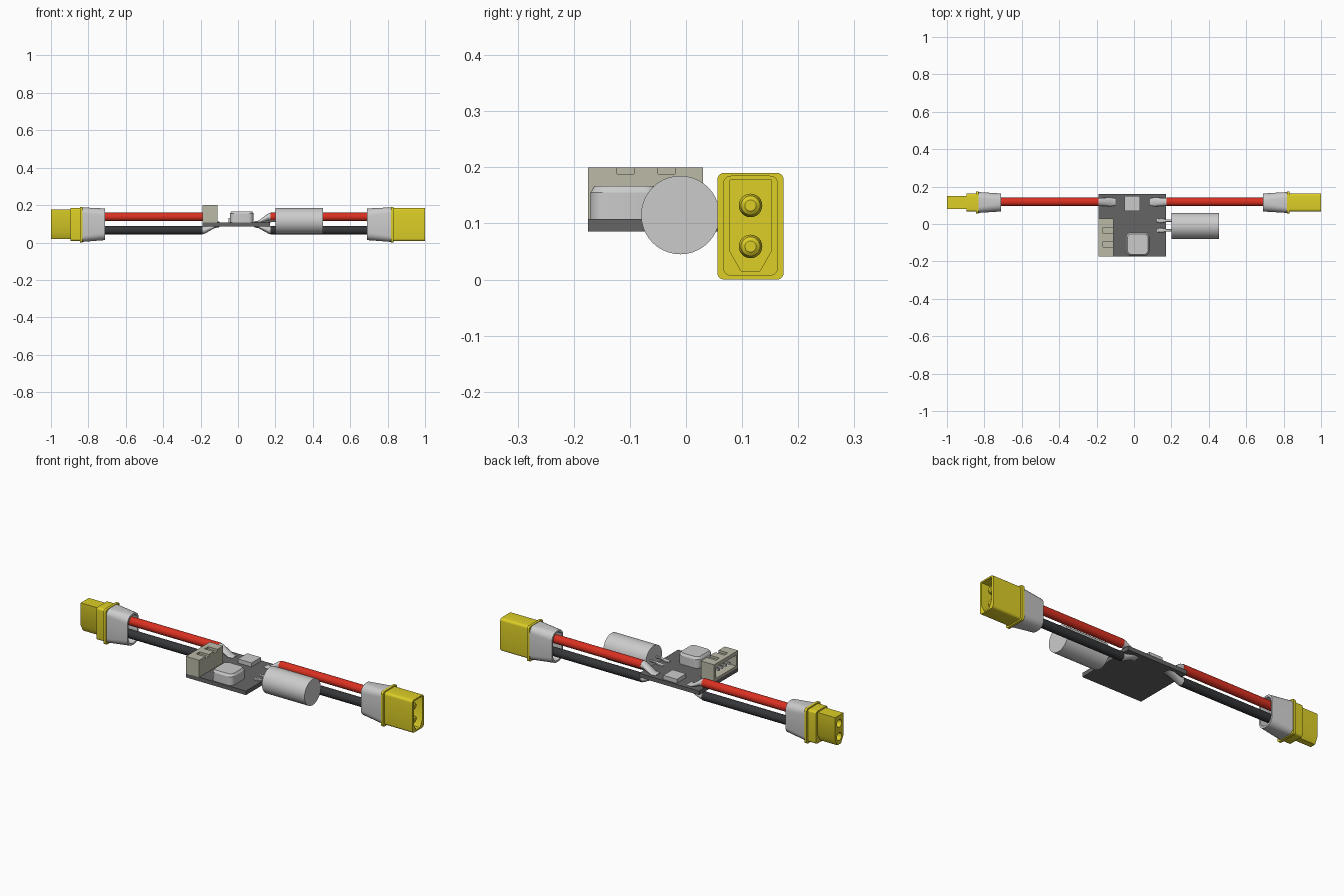
import bpy, bmesh
from math import sin, cos, pi, radians
from mathutils import Vector

if "Cube" in bpy.data.objects:
    bpy.data.objects.remove(bpy.data.objects["Cube"])

YC = 0.115                     # centre line of cable run
WIRE_Z = {"red": 0.137, "black": 0.066}


def material(name, r, g, b):
    m = bpy.data.materials.new(name)
    m.diffuse_color = (r, g, b, 1)
    m.use_nodes = True
    m.node_tree.nodes["Principled BSDF"].inputs["Base Color"].default_value = m.diffuse_color
    return m


YELLOW = material("yellow_plastic", 0.72, 0.62, 0.02)
RED = material("red_insulation", 0.7, 0.03, 0.015)
BLACK = material("black_insulation", 0.035, 0.037, 0.04)
BOARD = material("board_dark", 0.13, 0.13, 0.13)
IVORY = material("ivory_plastic", 0.5, 0.49, 0.39)


def smooth(ob):
    for p in ob.data.polygons:
        p.use_smooth = True
    ob.data.set_sharp_from_angle(angle=radians(32))


def finish(name, bm, mat=None):
    bmesh.ops.recalc_face_normals(bm, faces=bm.faces)
    me = bpy.data.meshes.new(name)
    bm.to_mesh(me)
    bm.free()
    ob = bpy.data.objects.new(name, me)
    bpy.context.collection.objects.link(ob)
    if mat:
        me.materials.append(mat)
    smooth(ob)
    return ob


def loft(name, rings, mat=None):
    """Skin a list of equal-length point rings and cap both ends."""
    bm = bmesh.new()
    vs = [[bm.verts.new(p) for p in r] for r in rings]
    n = len(rings[0])
    for a, b in zip(vs, vs[1:]):
        for i in range(n):
            j = (i + 1) % n
            bm.faces.new((a[i], a[j], b[j], b[i]))
    bm.faces.new(vs[0][::-1])
    bm.faces.new(vs[-1])
    return finish(name, bm, mat)


def oval(x, y, z, ry, rz, n=24):
    return [(x, y + ry * cos(2 * pi * i / n), z + rz * sin(2 * pi * i / n)) for i in range(n)]


def rrect(x, hy, z0, z1, r, n=5):
    """Rounded rectangle across the cable run."""
    pts = []
    for k, (sy, zc) in enumerate([(1, z1 - r), (-1, z1 - r), (-1, z0 + r), (1, z0 + r)]):
        for i in range(n + 1):
            a = (k + i / n) * pi / 2
            pts.append((x, YC + sy * (hy - r) + r * cos(a), zc + r * sin(a)))
    return pts


def keyed(x, hy, z0, z1):
    """Plug outline with two chamfered lower corners."""
    return [(x, YC + y, z) for y, z in [(hy, z1), (-hy, z1), (-hy, z0 + 0.036),
                                        (-hy * 0.45, z0), (hy * 0.45, z0), (hy, z0 + 0.036)]]


def box(name, lo, hi, mat=None, bevel=0, upright_only=False):
    bm = bmesh.new()
    bmesh.ops.create_cube(bm, size=1)
    lo, hi = Vector(lo), Vector(hi)
    for v in bm.verts:
        v.co = Vector([(lo[i] + hi[i]) / 2 + v.co[i] * (hi[i] - lo[i]) for i in range(3)])
    if bevel:
        es = [e for e in bm.edges if not upright_only
              or abs(e.verts[0].co.z - e.verts[1].co.z) > 1e-4]
        bmesh.ops.bevel(bm, geom=es, offset=bevel, segments=4, profile=0.5, affect='EDGES')
    return finish(name, bm, mat)


def cut(ob, *cutters):
    for c in cutters:
        c.hide_render = True
        m = ob.modifiers.new("cut", 'BOOLEAN')
        m.operation, m.solver, m.object = 'DIFFERENCE', 'EXACT', c
        bpy.context.view_layer.objects.active = ob
        bpy.ops.object.modifier_apply(modifier=m.name)
        bpy.data.objects.remove(c)
    smooth(ob)


def tube(name, x0, x1, y, z, r, mat=None, n=24):
    return loft(name, [oval(x0, y, z, r, r, n), oval(x1, y, z, r, r, n)], mat)


# Circuit board and the chips on it
box("circuit_board", (-0.19, -0.175, 0.086), (0.17, 0.16, 0.108), BOARD)
box("flat_chip", (-0.05, 0.07, 0.108), (0.032, 0.15, 0.13))
coil = [rrect(z, 0.0625 * s, -0.0625 * s, 0.0625 * s, 0.026 * s)
        for z, s in [(0.108, 1), (0.155, 1), (0.167, 0.88)]]
loft("coil_block", [[(0.02 + (y - YC), -0.108 + w, z) for z, y, w in r] for r in coil])

# Side-entry pin socket, open towards -x
socket = box("pin_socket", (-0.19, -0.175, 0.106), (-0.11, 0.03, 0.2), IVORY)
cut(socket, box("cavity", (-0.25, -0.16, 0.121), (-0.13, 0.015, 0.18)),
    *[box("notch", (-0.165, y, 0.188), (-0.05, y + 0.03, 0.25)) for y in (-0.123, -0.05)])
for i in range(4):
    y = -0.118 + i * 0.03
    box(f"socket_pin_{i}", (-0.18, y - 0.005, 0.144), (-0.125, y + 0.005, 0.154))

# Capacitor lying beside the board, with two flattened leads
tube("capacitor", 0.2, 0.455, -0.01, 0.115, 0.07, n=40)
for i, y in enumerate((0.018, -0.034)):
    loft(f"capacitor_lead_{i}", [oval(0.205, y, 0.115, 0.006, 0.006, 10),
                                 oval(0.175, y, 0.114, 0.006, 0.006, 10),
                                 oval(0.145, y, 0.11, 0.013, 0.006, 10),
                                 oval(0.122, y, 0.108, 0.009, 0.003, 10)])

# Wires and their soldered tips, both sides
for side, sx, inner, outer, tip in (("left", -1, 0.19, 0.78, 0.1), ("right", 1, 0.175, 0.77, 0.085)):
    for colour, mat in (("red", RED), ("black", BLACK)):
        z = WIRE_Z[colour]
        tube(f"{side}_{colour}_wire", sx * inner, sx * outer, YC + 0.003, z, 0.023, mat)
        zt = 0.109 if colour == "red" else 0.085
        loft(f"{side}_{colour}_solder_tip",
             [oval(sx * (inner + 0.004), YC + 0.003, z, 0.022, 0.022),
              oval(sx * (inner - 0.012), YC + 0.003, z, 0.021, 0.019),
              oval(sx * (tip + 0.025), YC + 0.003, zt, 0.024, 0.008),
              oval(sx * tip, YC + 0.003, zt, 0.018, 0.003)])

# Tapered hoods behind each plug, hollow on the wire side
for side, sx, a, b in (("left", -1, 0.71, 0.838), ("right", 1, 0.69, 0.822)):
    hood = loft(f"{side}_hood", [rrect(sx * a, 0.048, 0.013, 0.182, 0.04),
                                 rrect(sx * b, 0.056, 0.003, 0.188, 0.03)])
    cut(hood, loft("hollow", [rrect(sx * (a - 0.03), 0.038, 0.023, 0.172, 0.032),
                              rrect(sx * (a + 0.06), 0.038, 0.023, 0.172, 0.032)]))

# Right plug: rim, shroud with keyed cavity, two round pins
loft("right_rim", [rrect(x, 0.059, 0.0, 0.19, 0.012) for x in (0.818, 0.832)], YELLOW)
shroud = loft("right_shroud", [rrect(x, 0.049, 0.007, 0.185, 0.014) for x in (0.825, 1.0)], YELLOW)
cut(shroud, loft("cavity", [keyed(x, 0.037, 0.015, 0.177) for x in (0.86, 1.1)]))
for i, z in enumerate((0.132, 0.059)):
    loft(f"right_pin_{i}", [oval(x, YC, z, r, r) for x, r in
                            ((0.855, 0.021), (0.965, 0.021), (0.978, 0.017), (0.983, 0.01))], YELLOW)

# Left plug: rim, flange, keyed nose with two bores
loft("left_rim", [rrect(x, 0.059, 0.0, 0.19, 0.012) for x in (-0.846, -0.832)], YELLOW)
loft("left_flange", [rrect(x, 0.049, 0.008, 0.184, 0.012) for x in (-0.895, -0.84)], YELLOW)
nose = loft("left_nose", [keyed(x, 0.035, 0.019, 0.176) for x in (-1.0, -0.88)], YELLOW)
cut(nose, *[tube("bore", -1.1, -0.9, YC, z, 0.021) for z in (0.132, 0.061)])
